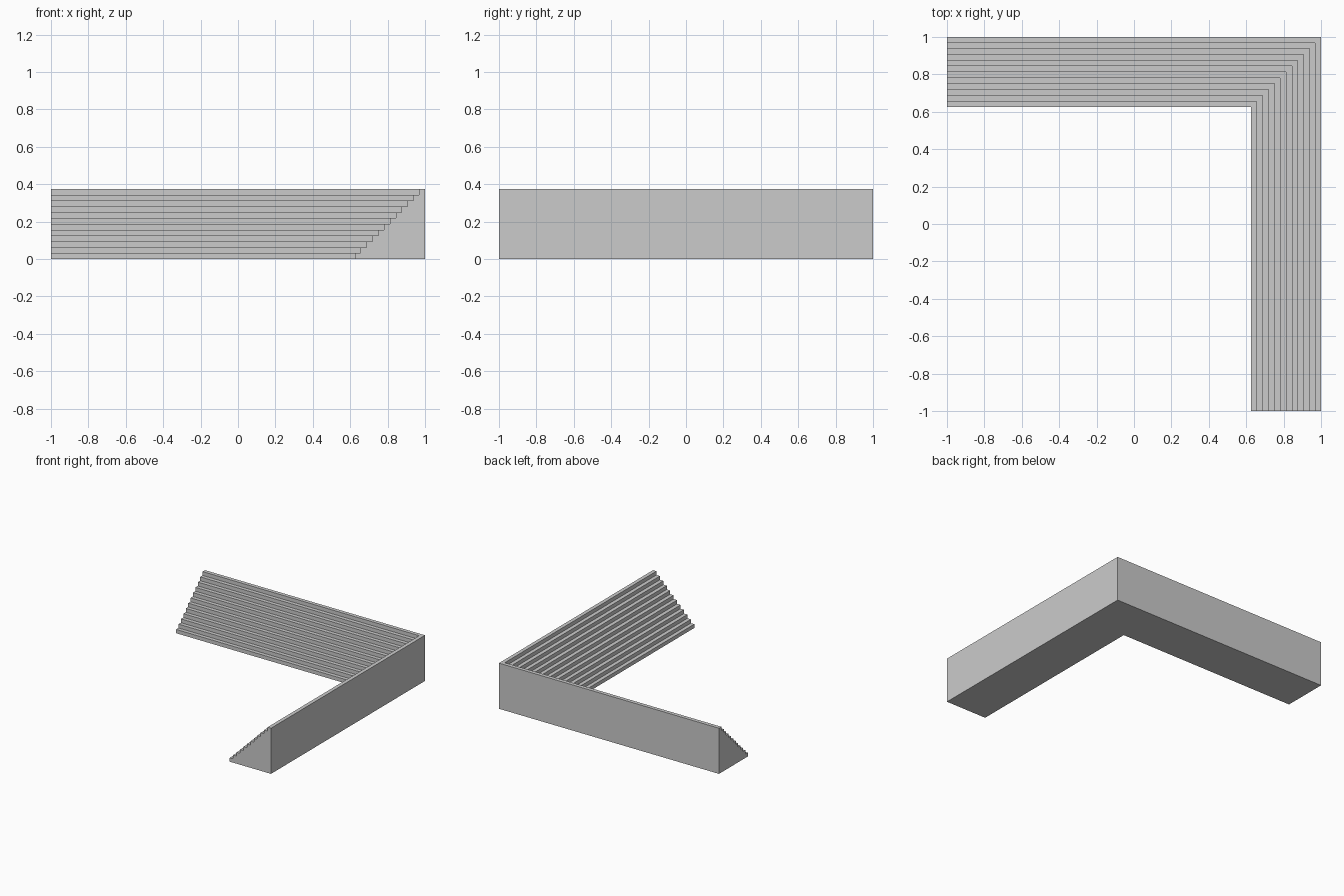
import bpy
import bmesh

if "Cube" in bpy.data.objects:
    bpy.data.objects.remove(bpy.data.objects["Cube"])

STEPS = 12
S = 1 / 32          # tread depth and riser height

# Stair profile: (distance in from the outer wall, height)
profile = [(0, 0)]
for k in range(STEPS):
    d = (STEPS - k) * S
    profile += [(d, k * S), (d, (k + 1) * S)]
profile.append((0, STEPS * S))

# Three stations along the L: left end, mitred corner, front end
stations = [
    lambda d, z: (-1, 1 - d, z),
    lambda d, z: (1 - d, 1 - d, z),
    lambda d, z: (1 - d, -1, z),
]

bm = bmesh.new()
rings = [[bm.verts.new(place(d, z)) for d, z in profile] for place in stations]

# Treads, risers, outer walls and underside
n = len(profile)
for a, b in zip(rings, rings[1:]):
    for i in range(n):
        j = (i + 1) % n
        bm.faces.new((a[i], a[j], b[j], b[i]))

# Stepped end caps
bm.faces.new(rings[0])
bm.faces.new(rings[-1][::-1])
bmesh.ops.recalc_face_normals(bm, faces=bm.faces)

mesh = bpy.data.meshes.new("corner_stairs")
bm.to_mesh(mesh)
bm.free()
bpy.context.collection.objects.link(bpy.data.objects.new("corner_stairs", mesh))
